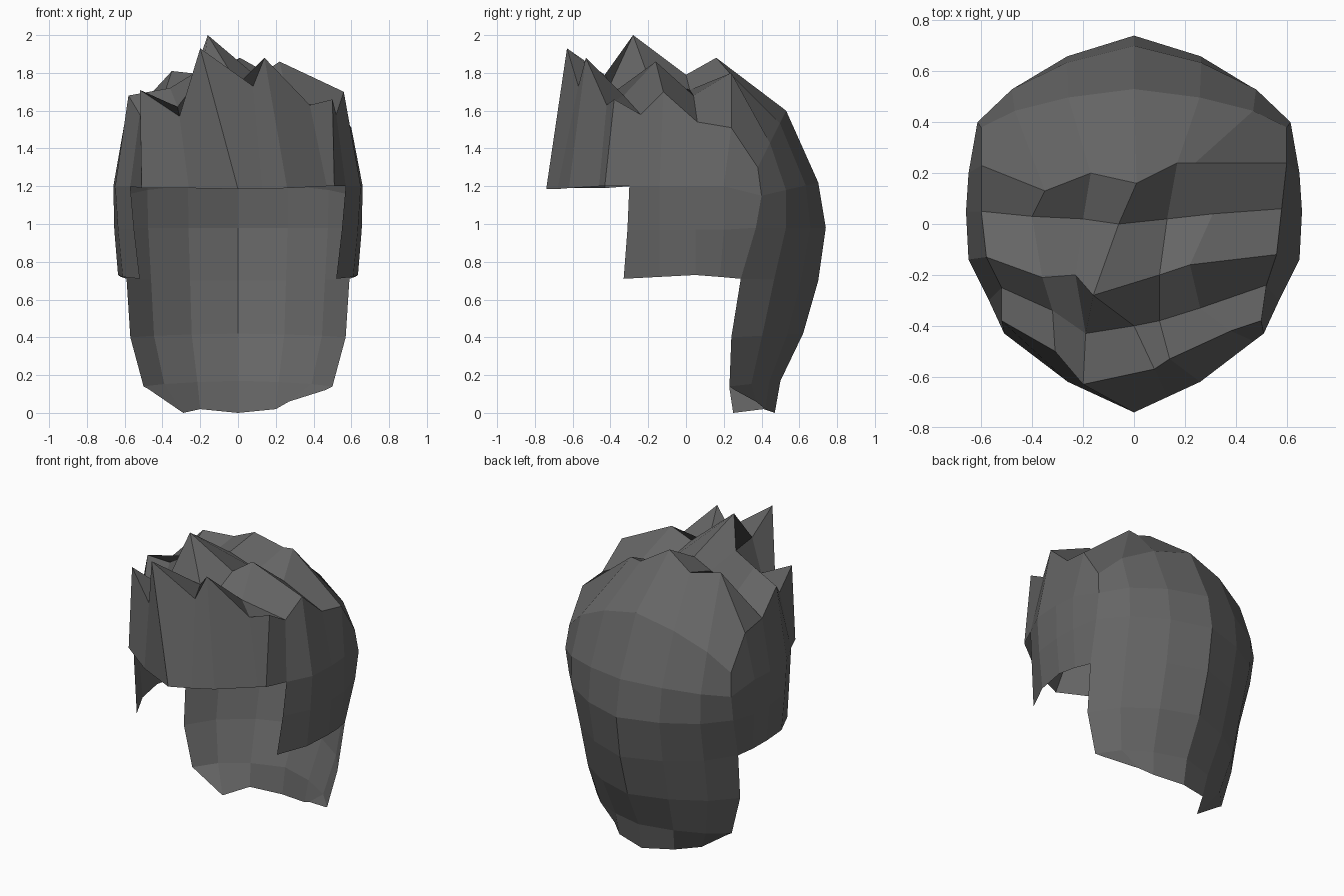
import bpy, bmesh

dark = bpy.data.materials.new("dark_grey")
dark.diffuse_color = (0.13, 0.13, 0.13, 1)


def sheet(name, rows):
    """Flat-shaded surface lofted through rows of equal length."""
    bm = bmesh.new()
    grid = [[bm.verts.new(p) for p in row] for row in rows]
    for r0, r1 in zip(grid, grid[1:]):
        for i in range(len(r0) - 1):
            bm.faces.new((r0[i], r0[i + 1], r1[i + 1], r1[i]))
    bmesh.ops.remove_doubles(bm, verts=bm.verts, dist=0.0005)
    me = bpy.data.meshes.new(name)
    bm.to_mesh(me)
    bm.free()
    me.materials.append(dark)
    ob = bpy.data.objects.new(name, me)
    bpy.context.collection.objects.link(ob)
    return ob


# Rows across the jagged crown, left to right: ridge, valley, ridge, valley, ridge
ridge_front = [(-.52, -.38, 1.71), (-.31, -.50, 1.57), (-.20, -.63, 1.93), (.08, -.57, 1.73),
               (.14, -.53, 1.88), (.38, -.42, 1.63), (.50, -.38, 1.66)]
valley_front = [(-.52, -.25, 1.58), (-.32, -.34, 1.62), (-.19, -.43, 1.79), (.00, -.40, 1.74),
                (.10, -.38, 1.70), (.26, -.33, 1.68), (.52, -.24, 1.58)]
ridge_mid = [(-.58, -.13, 1.68), (-.36, -.21, 1.72), (-.23, -.20, 1.80), (-.16, -.28, 2.0),
             (.10, -.20, 1.78), (.22, -.16, 1.86), (.56, -.12, 1.70)]
valley_mid = [(-.60, .05, 1.54), (-.40, .03, 1.66), (-.20, .02, 1.74), (-.06, .00, 1.79),
              (.13, .02, 1.71), (.31, .04, 1.68), (.58, .06, 1.54)]
ridge_back = [(-.60, .23, 1.51), (-.35, .13, 1.81), (-.17, .20, 1.79), (.01, .16, 1.88),
              (.17, .24, 1.79), (.24, .24, 1.80), (.60, .24, 1.51)]
crown_rows = [ridge_front, valley_front, ridge_mid, valley_mid, ridge_back]
sheet("crown_tufts", crown_rows)

# Fringe hanging from the front ridge
hem = [(-.51, -.43, 1.19), (-.26, -.62, 1.19), (0, -.74, 1.185), (.13, -.68, 1.185),
       (.26, -.62, 1.19), (.47, -.46, 1.2), (.51, -.43, 1.2)]
sheet("fringe", [ridge_front, hem])


# Back curtain: symmetric arcs given by centre (y, z) and corner (x, y, z)
def arc(yc, zc, xs, ys, zs):
    half = [(f * xs, yc + g * (ys - yc), zc + g * (zs - zc))
            for f, g in ((0, 0), (.43, .22), (.78, .57), (1, 1))]
    return [(-x, y, z) for x, y, z in half[:0:-1]] + half


arcs = [arc(.53, 1.60, .60, .38, 1.30),
        arc(.70, 1.22, .615, .40, 1.15),
        arc(.74, .98, .61, .37, .98),
        arc(.70, .70, .59, .29, .71),
        arc(.62, .42, .57, .24, .40),
        arc(.50, .17, .50, .23, .14)]
ends = [(-.48, .23, .13), (-.29, .25, .0), (-.20, .41, .02), (0, .47, .0),
        (.20, .42, .02), (.27, .37, .06), (.46, .26, .12)]
sheet("back_curtain", [ridge_back] + arcs + [ends])

# Side panels: temple strip above, ear panel below
for name, s, end in (("left_side", -1, 0), ("right_side", 1, -1)):
    tops = [arcs[0][end]] + [row[end] for row in reversed(crown_rows)]
    mids = [arcs[1][end]] + [(s * x, y, 1.2) for x, y in
                             ((.65, .20), (.66, .05), (.65, -.14), (.57, -.30))] + [hem[end]]
    low = [arcs[2][end]] + [(s * x, y, .97) for x, y in
                            ((.65, .20), (.655, .05), (.635, -.14), (.55, -.31))]
    bottom = [arcs[3][end]] + [(s * x, y, z) for x, y, z in
                               ((.62, .18, .72), (.635, .05, .73), (.61, -.14, .72), (.52, -.33, .71))]
    sheet(name + "_temple", [tops, mids])
    sheet(name + "_ear_panel", [mids[:5], low, bottom])
